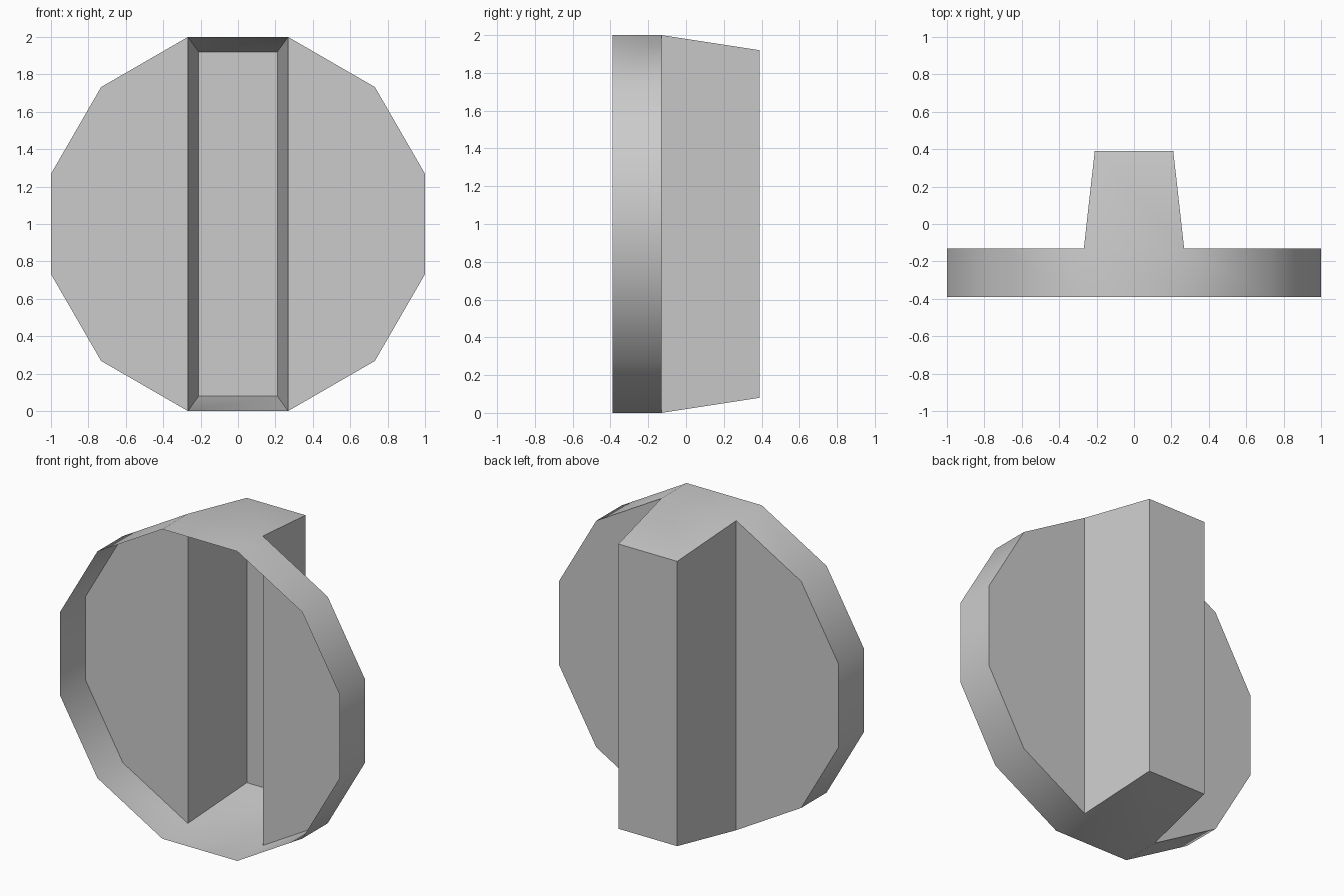
import bpy, bmesh
from math import sin, cos, radians

if "Cube" in bpy.data.objects:
    bpy.data.objects.remove(bpy.data.objects["Cube"])

SIDES = 12
RADIUS = 1 / cos(radians(15))
FRONT, PLATE, BACK = -0.39, -0.13, 0.39

bm = bmesh.new()


def ring(y):
    angles = [radians(15 + 30 * k) for k in range(SIDES)]
    return [bm.verts.new((RADIUS * cos(a), y, 1 + RADIUS * sin(a))) for a in angles]


# Thin outer rim, open at the front
front, back = ring(FRONT), ring(PLATE)
for i in range(SIDES):
    j = (i + 1) % SIDES
    bm.faces.new((front[i], front[j], back[j], back[i]))

# Two half plates either side of the central grip
bm.faces.new(back[3:9])
bm.faces.new(back[9:] + back[:3])

# Hollow tapered grip, joined to the plates and the rim
base = [back[k] for k in (2, 3, 8, 9)]
tip = [bm.verts.new((x, BACK, z)) for x, z in
       ((0.21, 1.92), (-0.21, 1.92), (-0.21, 0.08), (0.21, 0.08))]
for i in range(4):
    j = (i + 1) % 4
    bm.faces.new((base[i], base[j], tip[j], tip[i]))
cap = bm.faces.new(tip)

# Consistent outward normals
bmesh.ops.recalc_face_normals(bm, faces=bm.faces[:])
cap.normal_update()
if cap.normal.y < 0:
    bmesh.ops.reverse_faces(bm, faces=bm.faces[:])

mesh = bpy.data.meshes.new("dial_knob")
bm.to_mesh(mesh)
bm.free()
knob = bpy.data.objects.new("dial_knob", mesh)
bpy.context.collection.objects.link(knob)

# Smooth rim, crisp plate and grip edges
bpy.context.view_layer.objects.active = knob
knob.select_set(True)
bpy.ops.object.shade_smooth_by_angle(angle=radians(35))
